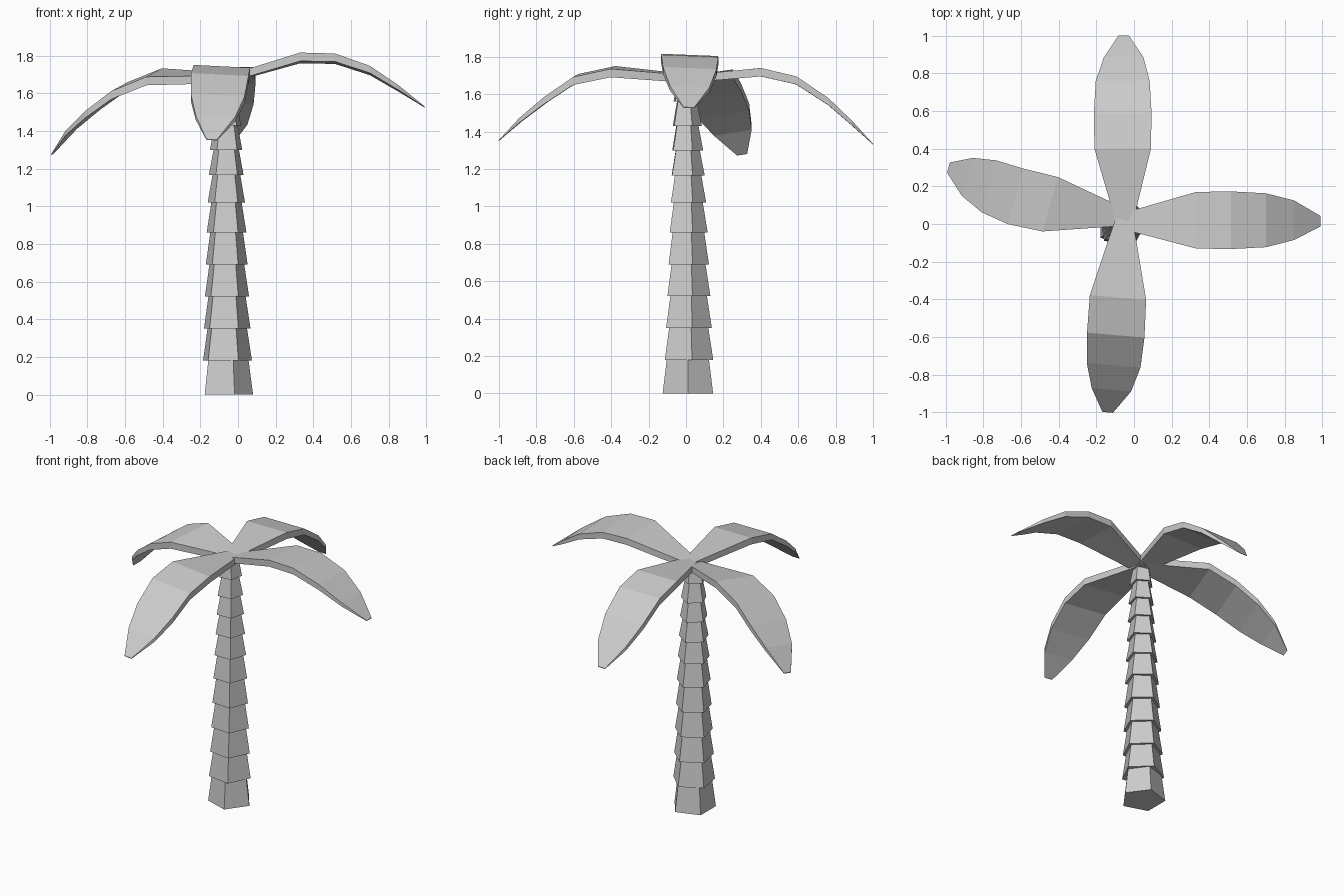
import bpy, bmesh, math
from mathutils import Vector

if "Cube" in bpy.data.objects:
    bpy.data.objects.remove(bpy.data.objects["Cube"])


def loft(name, rings):
    """Skin a list of equal-length closed rings and cap both ends."""
    bm = bmesh.new()
    vs = [[bm.verts.new(p) for p in r] for r in rings]
    n = len(rings[0])
    for a, b in zip(vs, vs[1:]):
        for i in range(n):
            j = (i + 1) % n
            bm.faces.new((a[i], a[j], b[j], b[i]))
    bm.faces.new(vs[0][::-1])
    bm.faces.new(vs[-1])
    bmesh.ops.recalc_face_normals(bm, faces=bm.faces)
    me = bpy.data.meshes.new(name)
    bm.to_mesh(me)
    bm.free()
    ob = bpy.data.objects.new(name, me)
    bpy.context.collection.objects.link(ob)
    return ob


def pentagon(cx, cy, z, r, turn):
    return [(cx + r * math.cos(turn + k * math.tau / 5),
             cy + r * math.sin(turn + k * math.tau / 5), z) for k in range(5)]


# Trunk: stacked tapering five-sided segments, each slightly twisted
levels = [0, .18, .35, .52, .69, .86, 1.02, 1.165, 1.30, 1.43, 1.56, 1.69]
radii = [.142, .138, .131, .124, .117, .111, .104, .097, .09, .084, .077, .072]
for i in range(11):
    turn = math.radians(8 + 1.6 * i if i else 0)
    cx, cy = -.062, .01 - .001 * i
    loft(f"trunk_segment_{i + 1}", [
        pentagon(cx, cy, levels[i], radii[i], turn),
        pentagon(cx, cy, levels[i + 1] + .005, radii[i + 1] - .02, turn)])

# Fronds: thick arched blades, given by the centre line of their top face
half_widths = [.04, .15, .153, .143, .105, .028]
thickness = [.04, .045, .043, .038, .026, .004]


def frond(name, path, roll):
    path = [Vector(p) for p in path]
    d = path[-1] - path[0]
    side = Vector((-d.y, d.x, 0)).normalized() + Vector((0, 0, roll))
    rings = []
    for p, w, t in zip(path, half_widths, thickness):
        down = Vector((0, 0, -t))
        a, b = p + side * w, p - side * w
        rings.append([a, b, b + down, a + down])
    loft(name, rings)


frond("right_frond", [(-.07, .015, 1.69), (.33, .02, 1.81), (.515, .02, 1.805),
                      (.70, .02, 1.74), (.85, .02, 1.64), (.99, .015, 1.53)], -.04)
frond("left_frond", [(-.03, .03, 1.70), (-.445, .105, 1.71), (-.63, .147, 1.635),
                     (-.77, .20, 1.53), (-.885, .25, 1.42), (-.985, .30, 1.28)], -.15)
frond("back_frond", [(-.05, -.01, 1.70), (-.06, .40, 1.74), (-.06, .59, 1.695),
                     (-.06, .76, 1.58), (-.055, .885, 1.46), (-.055, 1.0, 1.335)], 0)
frond("front_frond", [(-.05, .05, 1.70), (-.085, -.39, 1.743), (-.097, -.59, 1.70),
                      (-.108, -.75, 1.59), (-.12, -.88, 1.48), (-.14, -1.0, 1.355)], -.05)
